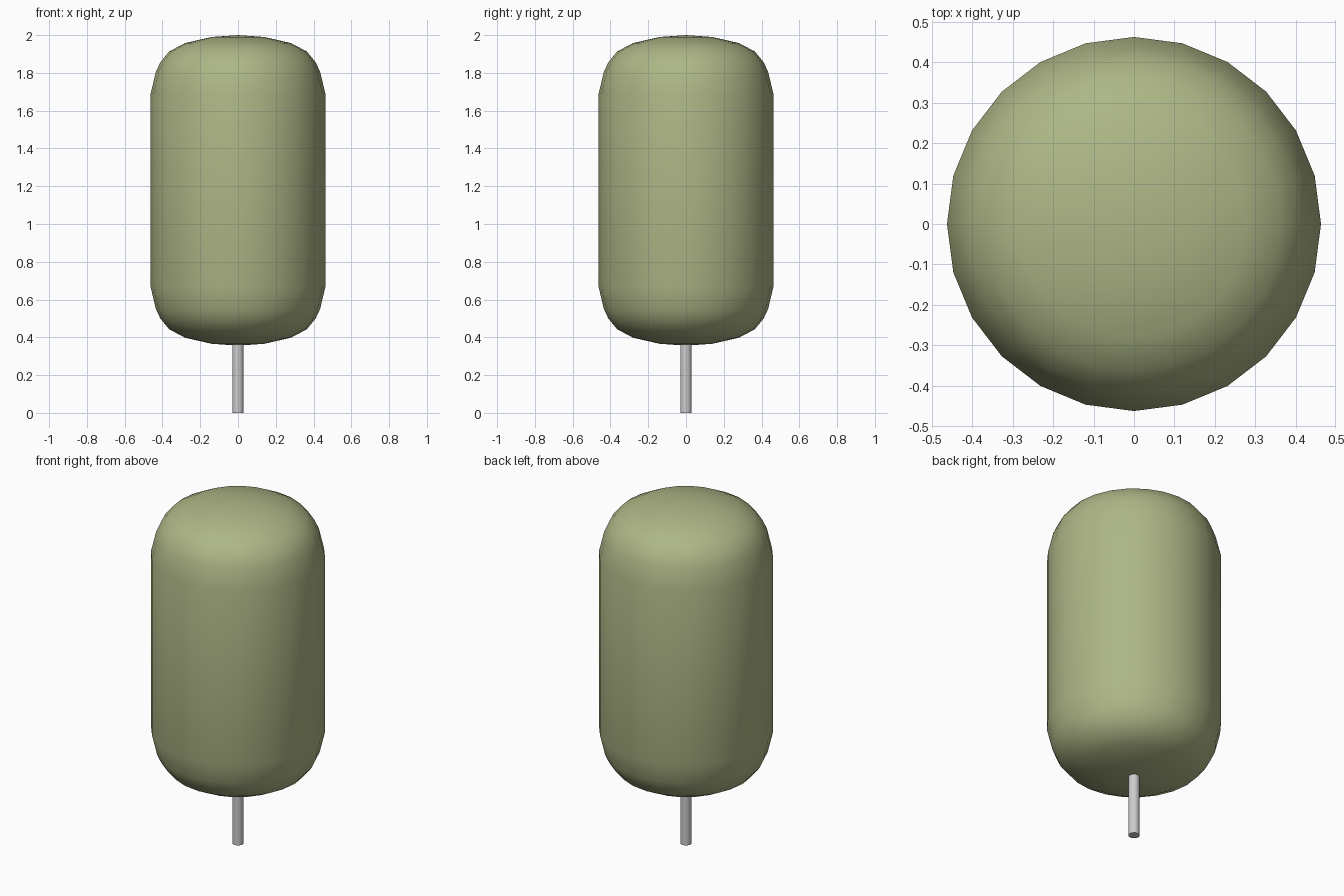
import bpy, bmesh, math

if "Cube" in bpy.data.objects:
    bpy.data.objects.remove(bpy.data.objects["Cube"])

def lathe(name, profile, sides, angle):
    # revolve an (r, z) profile around the z axis; r = 0 makes a pole
    bm = bmesh.new()
    rings = []
    for r, z in profile:
        if r == 0:
            rings.append([bm.verts.new((0, 0, z))] * sides)
        else:
            rings.append([bm.verts.new((r * math.cos(2 * math.pi * i / sides),
                                        r * math.sin(2 * math.pi * i / sides), z))
                          for i in range(sides)])
    for a, b in zip(rings, rings[1:]):
        for i in range(sides):
            j = (i + 1) % sides
            bm.faces.new(list(dict.fromkeys((a[i], a[j], b[j], b[i]))))
    bmesh.ops.recalc_face_normals(bm, faces=bm.faces)
    me = bpy.data.meshes.new(name)
    bm.to_mesh(me)
    bm.free()
    ob = bpy.data.objects.new(name, me)
    bpy.context.collection.objects.link(ob)
    bpy.ops.object.select_all(action='DESELECT')
    ob.select_set(True)
    bpy.context.view_layer.objects.active = ob
    bpy.ops.object.shade_smooth_by_angle(angle=math.radians(angle))
    return ob

# Rounded body: the shoulder profile is mirrored top to bottom
MID = 1.178
shoulder = [(0, 0.822), (0.14, 0.812), (0.28, 0.78), (0.365, 0.735),
            (0.412, 0.677), (0.435, 0.627), (0.463, 0.51)]
profile = [(r, MID - h) for r, h in shoulder] + [(r, MID + h) for r, h in reversed(shoulder)]
body = lathe("body", profile, 24, 60)
mat = bpy.data.materials.new("sage_green")
mat.diffuse_color = (0.42, 0.47, 0.24, 1)
mat.use_nodes = True
mat.node_tree.nodes["Principled BSDF"].inputs["Base Color"].default_value = mat.diffuse_color
body.data.materials.append(mat)

# Thin grey stick
lathe("stick", [(0, 0), (0.03, 0), (0.03, 0.4), (0, 0.4)], 16, 40)
